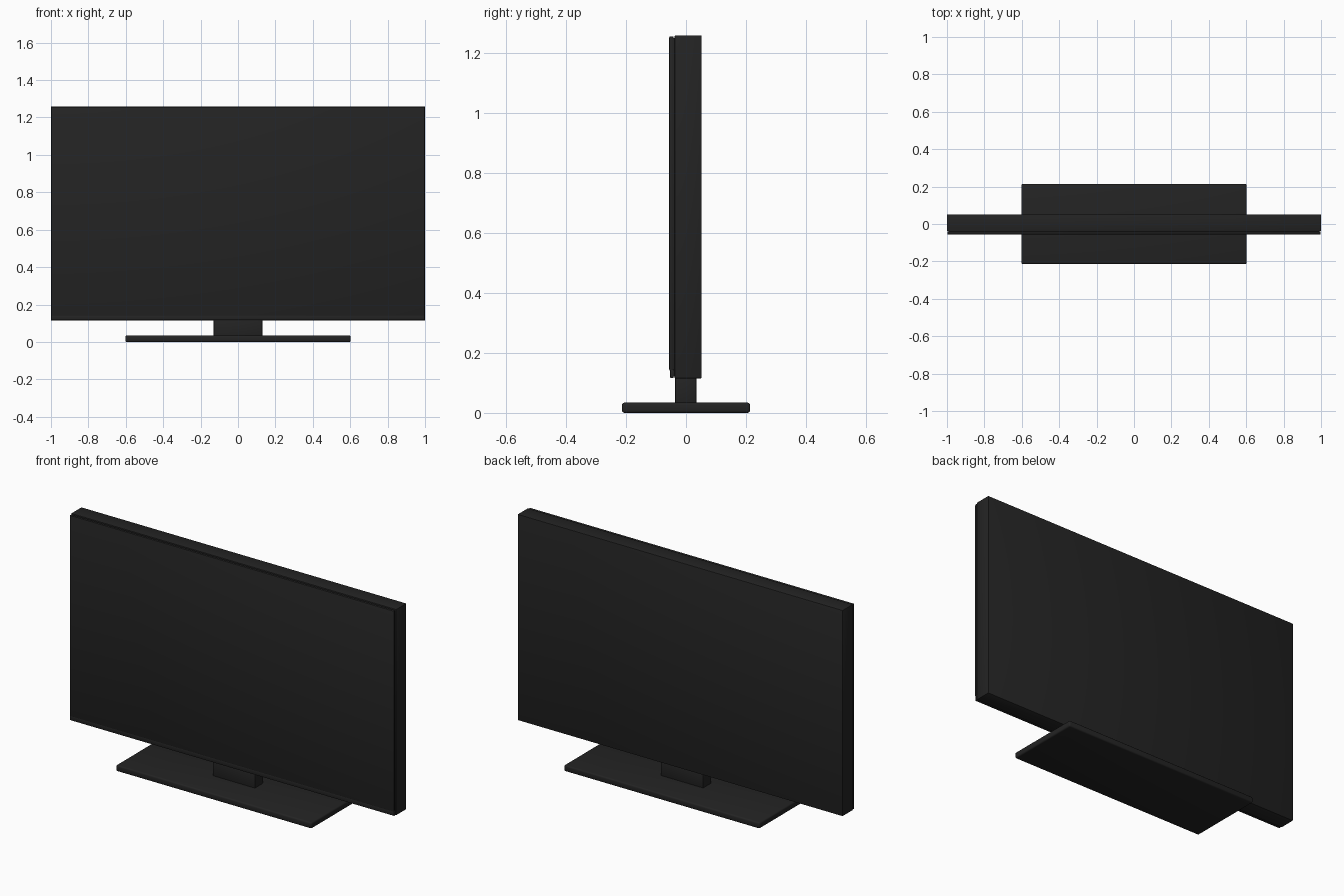
import bpy

cube = bpy.data.objects.get("Cube")
if cube:
    bpy.data.objects.remove(cube, do_unlink=True)


def make_material(name, value, roughness):
    mat = bpy.data.materials.new(name)
    mat.use_nodes = True
    colour = (value, value, value, 1)
    mat.diffuse_color = colour
    shader = mat.node_tree.nodes["Principled BSDF"]
    shader.inputs["Base Color"].default_value = colour
    shader.inputs["Roughness"].default_value = roughness
    return mat


black = make_material("black plastic", 0.017, 0.5)


def box(name, x, y, z, bevel, segments=2):
    """Bevelled box spanning the given (low, high) ranges."""
    ranges = (x, y, z)
    bpy.ops.mesh.primitive_cube_add(size=1, location=[(a + b) / 2 for a, b in ranges])
    obj = bpy.context.object
    obj.name = name
    obj.scale = [b - a for a, b in ranges]
    bpy.ops.object.transform_apply(location=False, rotation=False, scale=True)
    mod = obj.modifiers.new("rounded edges", "BEVEL")
    mod.width = bevel
    mod.segments = segments
    obj.data.materials.append(black)
    bpy.ops.object.modifier_apply(modifier=mod.name)
    bpy.ops.object.shade_smooth_by_angle()
    return obj


# Cabinet behind the screen
box("rear_housing", (-1, 1), (-0.038, 0.052), (0.115, 1.26), 0.003)

# Thin screen panel and the trim strip beneath it
box("screen_panel", (-0.998, 0.998), (-0.056, -0.041), (0.14, 1.257), 0.005)
box("lower_trim", (-0.998, 0.998), (-0.053, -0.041), (0.116, 0.144), 0.003)

# Recessed core joining the panel to the cabinet
box("panel_seam", (-0.993, 0.993), (-0.045, -0.03), (0.121, 1.252), 0.002)

# Stand
box("stand_neck", (-0.13, 0.13), (-0.037, 0.035), (0.025, 0.125), 0.004)
box("stand_base", (-0.602, 0.602), (-0.214, 0.214), (0, 0.034), 0.008, 3)
